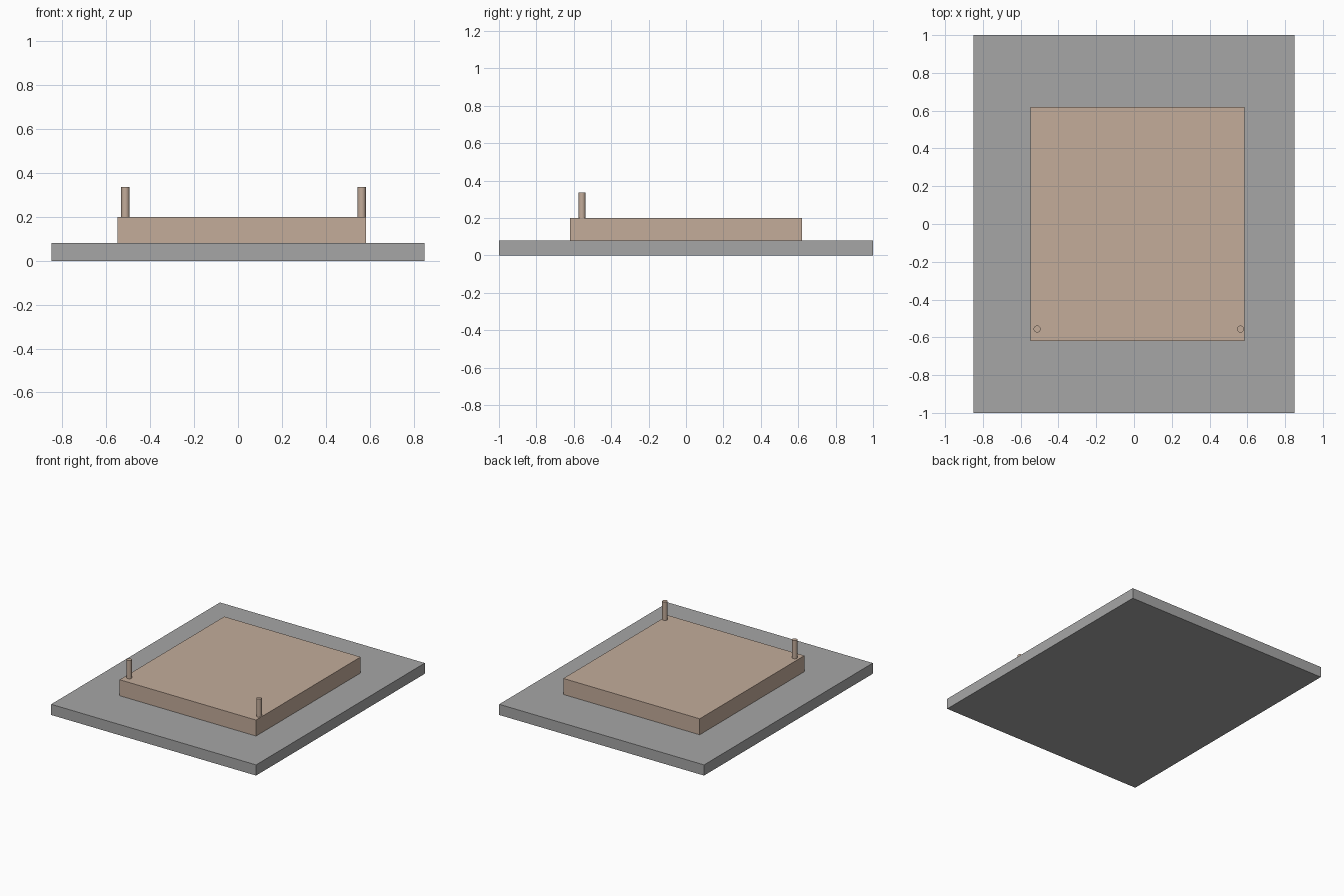
import bpy
import math

if "Cube" in bpy.data.objects:
    bpy.data.objects.remove(bpy.data.objects["Cube"])


def material(name, rgb):
    # sRGB 0-255 to linear
    lin = [((c / 255 + 0.055) / 1.055) ** 2.4 for c in rgb]
    m = bpy.data.materials.new(name)
    m.diffuse_color = (*lin, 1)
    m.use_nodes = True
    m.node_tree.nodes["Principled BSDF"].inputs["Base Color"].default_value = m.diffuse_color
    return m


grey = material("grey", (166, 166, 166))
tan = material("tan", (195, 172, 154))


def box(name, lo, hi, mat):
    bpy.ops.mesh.primitive_cube_add(size=1, location=[(a + b) / 2 for a, b in zip(lo, hi)])
    ob = bpy.context.object
    ob.name = name
    ob.scale = [b - a for a, b in zip(lo, hi)]
    bpy.ops.object.transform_apply(location=False, rotation=False, scale=True)
    ob.data.materials.append(mat)


# Ground slab and raised platform
box("base_slab", (-0.85, -1, 0), (0.85, 1, 0.08), grey)
box("platform", (-0.548, -0.62, 0.08), (0.584, 0.62, 0.2), tan)

# Two short posts on the front corners
for side, x in (("left", -0.513), ("right", 0.564)):
    bpy.ops.mesh.primitive_cylinder_add(vertices=12, radius=0.019, depth=0.136,
                                        location=(x, -0.556, 0.268))
    post = bpy.context.object
    post.name = side + "_post"
    post.data.materials.append(tan)
    bpy.ops.object.shade_smooth_by_angle(angle=math.radians(40))
